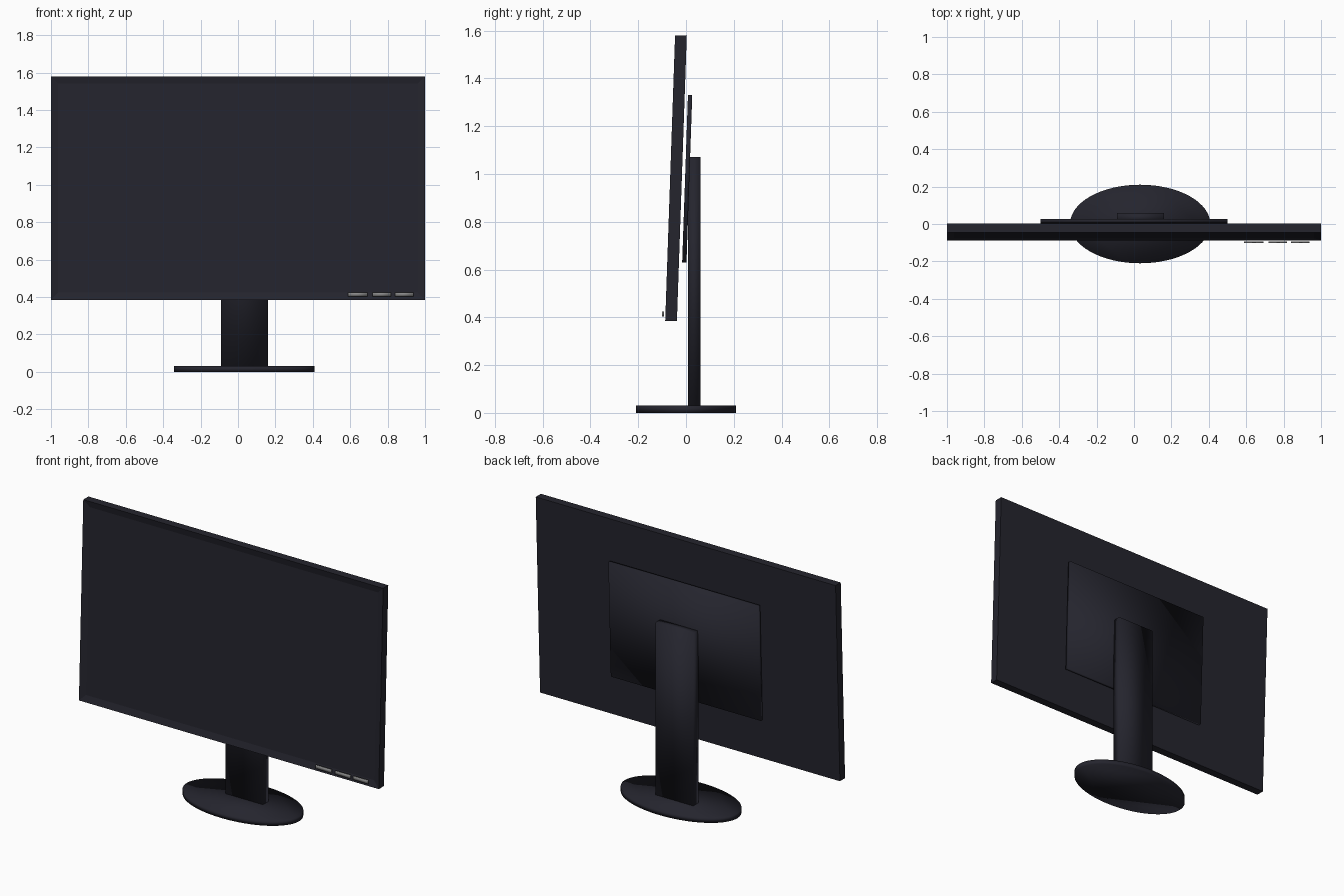
import bpy, bmesh, math
from mathutils import Matrix, Vector

if "Cube" in bpy.data.objects:
    bpy.data.objects.remove(bpy.data.objects["Cube"])


def material(name, rgb):
    m = bpy.data.materials.new(name)
    m.diffuse_color = (*rgb, 1)
    m.use_nodes = True
    m.node_tree.nodes["Principled BSDF"].inputs["Base Color"].default_value = m.diffuse_color
    return m


DARK = material("dark_charcoal", (0.018, 0.018, 0.027))
GREY = material("button_grey", (0.25, 0.25, 0.25))


def finish(name, bm, mat, smooth=False):
    bmesh.ops.recalc_face_normals(bm, faces=bm.faces[:])
    me = bpy.data.meshes.new(name)
    bm.to_mesh(me)
    bm.free()
    me.materials.append(mat)
    for p in me.polygons:
        p.use_smooth = smooth
    ob = bpy.data.objects.new(name, me)
    bpy.context.collection.objects.link(ob)
    return ob


def box_bm(x0, x1, y0, y1, z0, z1):
    bm = bmesh.new()
    size = Matrix.Diagonal((x1 - x0, y1 - y0, z1 - z0, 1))
    mid = Matrix.Translation(((x0 + x1) / 2, (y0 + y1) / 2, (z0 + z1) / 2))
    bmesh.ops.create_cube(bm, size=1, matrix=mid @ size)
    return bm


def lean(bm, z0, slope=0.0345):
    # tilt the top backwards about the bottom edge
    for v in bm.verts:
        v.co.y += (v.co.z - z0) * slope


# Display panel with a recessed screen
panel = box_bm(-1, 1, -0.087, -0.038, 0.385, 1.58)
panel.normal_update()
front = [f for f in panel.faces if f.normal.y < -0.9]
bmesh.ops.inset_region(panel, faces=front, thickness=0.055)
bmesh.ops.translate(panel, verts=front[0].verts[:], vec=Vector((0, 0.01, 0)))
lean(panel, 0.385)
finish("display_panel", panel, DARK)

# Rear mounting plate, same tilt
plate = box_bm(-0.5, 0.5, -0.016, 0.002, 0.63, 1.33)
lean(plate, 0.63)
finish("rear_plate", plate, DARK, True)

# Stand column
finish("stand_column", box_bm(-0.09, 0.16, 0.009, 0.06, 0.02, 1.07), DARK, True)

# Oval base
base = bmesh.new()
bmesh.ops.create_cone(base, cap_ends=True, segments=64, radius1=1, radius2=1, depth=1,
                      matrix=Matrix.Translation((0.033, 0, 0.015))
                      @ Matrix.Diagonal((0.375, 0.21, 0.03, 1)))
finish("stand_base", base, DARK, True)

# Control buttons under the screen
for i, (x0, x1) in enumerate([(0.587, 0.692), (0.718, 0.818), (0.839, 0.937)]):
    finish(f"button_{i + 1}", box_bm(x0, x1, -0.101, -0.093, 0.404, 0.425), GREY, True)
